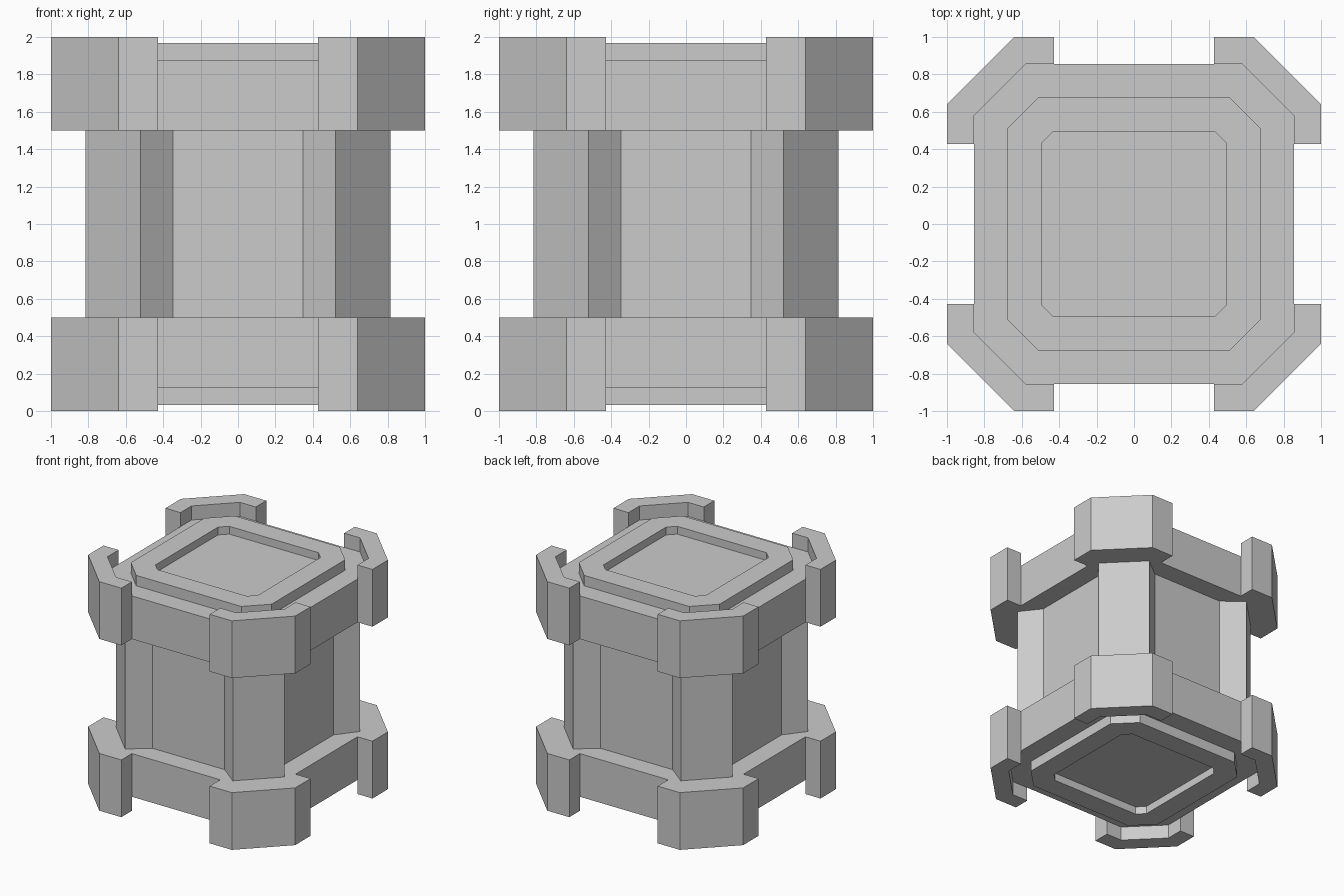
import bpy, bmesh

if "Cube" in bpy.data.objects:
    bpy.data.objects.remove(bpy.data.objects["Cube"])

# Quarter profiles (x, y), counter-clockwise; each is repeated four times around z
INNER = [(0.855, 0.427), (0.855, 0.58), (0.58, 0.855), (0.427, 0.855)]
OUTER = [(1.0, 0.427), (1.0, 0.64), (0.64, 1.0), (0.427, 1.0)]
BODY = [(0.68, 0.348), (0.815, 0.52), (0.52, 0.815), (0.348, 0.68)]
Z_BODY_TOP, Z_SHELF, Z_PLATE, Z_PANEL, Z_TOP = 1.5, 1.877, 1.968, 1.9, 2.0


def inset(t):
    """Inner octagon profile moved inwards by t."""
    a, c = 0.855 - t, 0.58 - 0.414 * t
    return [(a, 0.427), (a, c), (c, a), (0.427, a)]


def ring(bm, profile, z):
    verts = []
    for k in range(4):
        for x, y in profile:
            for _ in range(k):
                x, y = -y, x
            verts.append(bm.verts.new((x, y, z)))
    return verts


def bridge(bm, a, b, skip_sides=False):
    """Quads between two rings; optionally leave the gaps between corners open."""
    n = len(a)
    for i in range(n):
        if not (skip_sides and i % 4 == 3):
            j = (i + 1) % n
            bm.faces.new((a[i], a[j], b[j], b[i]))


def finish(bm, name):
    bmesh.ops.recalc_face_normals(bm, faces=bm.faces)
    mesh = bpy.data.meshes.new(name)
    bm.to_mesh(mesh)
    bm.free()
    bpy.context.collection.objects.link(bpy.data.objects.new(name, mesh))


def make_cap(name, flip):
    bm = bmesh.new()
    i_low, i_mid, i_top = (ring(bm, INNER, z) for z in (Z_BODY_TOP, Z_SHELF, Z_TOP))
    o_low, o_top = (ring(bm, OUTER, z) for z in (Z_BODY_TOP, Z_TOP))
    b_low = ring(bm, BODY, Z_BODY_TOP)

    # Corner brackets: outside, rim and inside walls
    bridge(bm, o_low, o_top, True)
    bridge(bm, o_top, i_top, True)
    bridge(bm, i_top, i_mid, True)
    for k in range(0, 16, 4):
        e, n = k + 3, (k + 4) % 16
        for c in (k, e):
            bm.faces.new((i_low[c], o_low[c], o_top[c], i_top[c], i_mid[c]))
        # Straight side wall between brackets
        bm.faces.new((i_low[e], i_low[n], i_mid[n], i_mid[e]))
        # Underside around the body
        bm.faces.new((i_low[k], o_low[k], o_low[k+1], b_low[k+1], b_low[k]))
        bm.faces.new((o_low[k+1], o_low[k+2], b_low[k+2], b_low[k+1]))
        bm.faces.new((o_low[k+2], o_low[e], i_low[e], b_low[e], b_low[k+2]))
        bm.faces.new((i_low[e], i_low[n], b_low[n], b_low[e]))

    # Shelf, raised plate and sunken panel
    last = i_mid
    for t, z in ((0.175, Z_SHELF), (0.175, Z_PLATE), (0.36, Z_PLATE), (0.36, Z_PANEL)):
        nxt = ring(bm, inset(t), z)
        bridge(bm, last, nxt)
        last = nxt
    bm.faces.new(last)

    if flip:
        for v in bm.verts:
            v.co.z = 2.0 - v.co.z
    finish(bm, name)


make_cap("top_cap", False)
make_cap("bottom_cap", True)

# Body with chamfered corner posts and recessed side panels
bm = bmesh.new()
bridge(bm, ring(bm, BODY, 2.0 - Z_BODY_TOP), ring(bm, BODY, Z_BODY_TOP))
finish(bm, "body")
